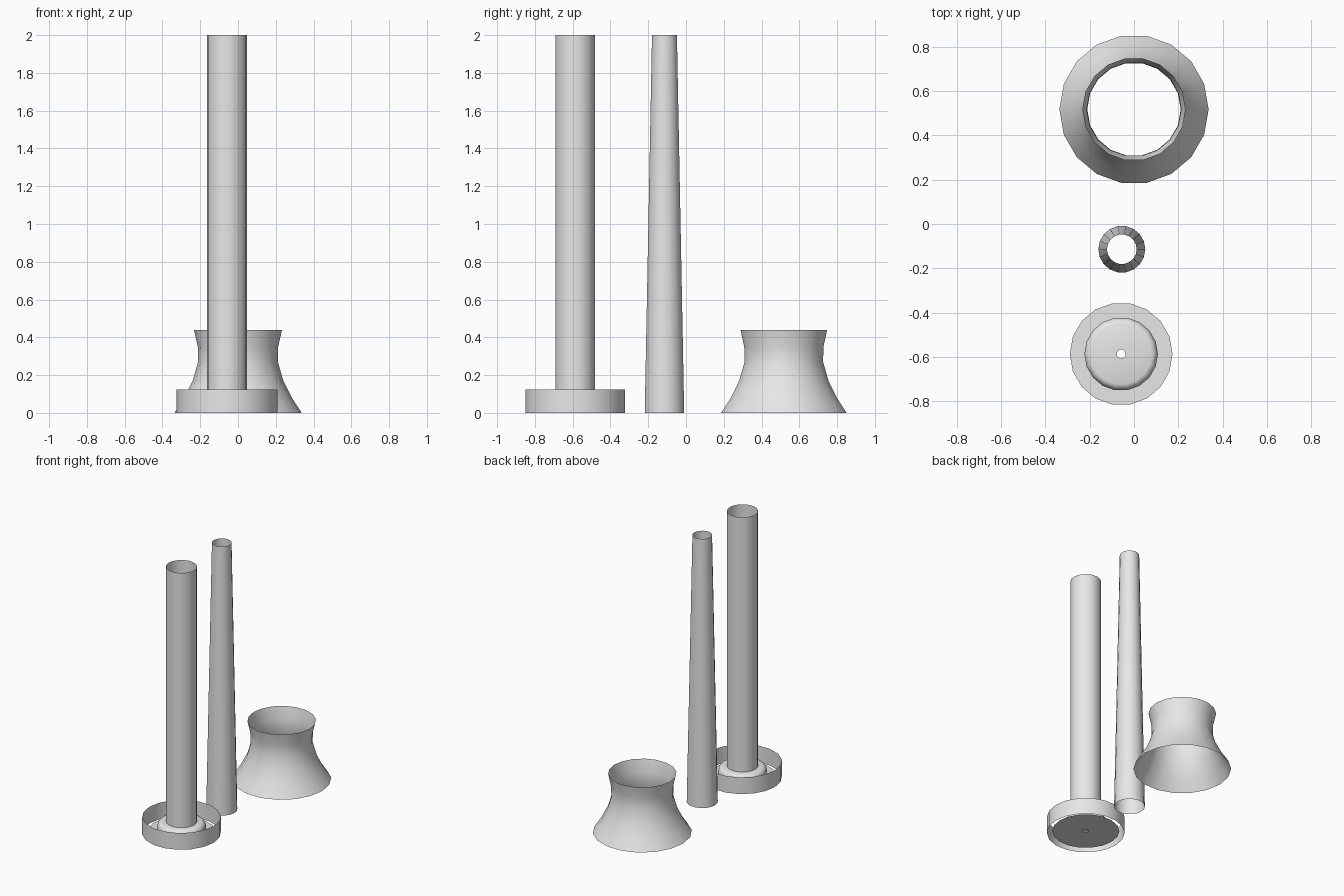
import bpy
import math

cube = bpy.data.objects.get("Cube")
if cube:
    bpy.data.objects.remove(cube, do_unlink=True)

SIDES = 18

grey = bpy.data.materials.new("concrete_grey")
grey.use_nodes = True
colour = (0.8, 0.8, 0.8, 1)
grey.diffuse_color = colour
grey.node_tree.nodes["Principled BSDF"].inputs["Base Color"].default_value = colour


def lathe(name, centre, profile):
    """Turn an open (radius, height) profile, listed bottom up, around a vertical axis."""
    verts = [(r * math.cos(math.tau * i / SIDES), r * math.sin(math.tau * i / SIDES), z)
             for r, z in profile for i in range(SIDES)]
    faces = []
    for row in range(len(profile) - 1):
        a, b = row * SIDES, (row + 1) * SIDES
        for i in range(SIDES):
            j = (i + 1) % SIDES
            faces.append((a + i, a + j, b + j, b + i))
    mesh = bpy.data.meshes.new(name)
    mesh.from_pydata(verts, [], faces)
    mesh.materials.append(grey)
    obj = bpy.data.objects.new(name, mesh)
    obj.location = (*centre, 0)
    bpy.context.collection.objects.link(obj)
    bpy.ops.object.select_all(action="DESELECT")
    obj.select_set(True)
    bpy.context.view_layer.objects.active = obj
    bpy.ops.object.shade_smooth_by_angle(angle=math.radians(35))
    return obj


stack = (-0.058, -0.587)
chimney = (-0.055, -0.114)
tower = (0, 0.518)

# Straight stack: open tube, rim wall, floor plate and raised collar with a drain hole
lathe("stack_tube", stack, [(0.106, 0.09), (0.106, 2)])
lathe("stack_rim_wall", stack, [(0.268, 0), (0.268, 0.125)])
lathe("stack_floor_plate", stack, [(0.232, 0.015), (0.02, 0.015)])
lathe("stack_collar", stack, [(0.166, 0.015), (0.166, 0.055), (0.161, 0.073),
                              (0.152, 0.085), (0.138, 0.09), (0.02, 0.09)])

# Tapered chimney, open at both ends
lathe("tapered_chimney", chimney, [(0.106, 0), (0.067, 2)])

# Waisted cooling tower, open at both ends
lathe("cooling_tower", tower, [(0.337, 0), (0.285, 0.08), (0.24, 0.17),
                               (0.211, 0.27), (0.213, 0.35), (0.233, 0.44)])
